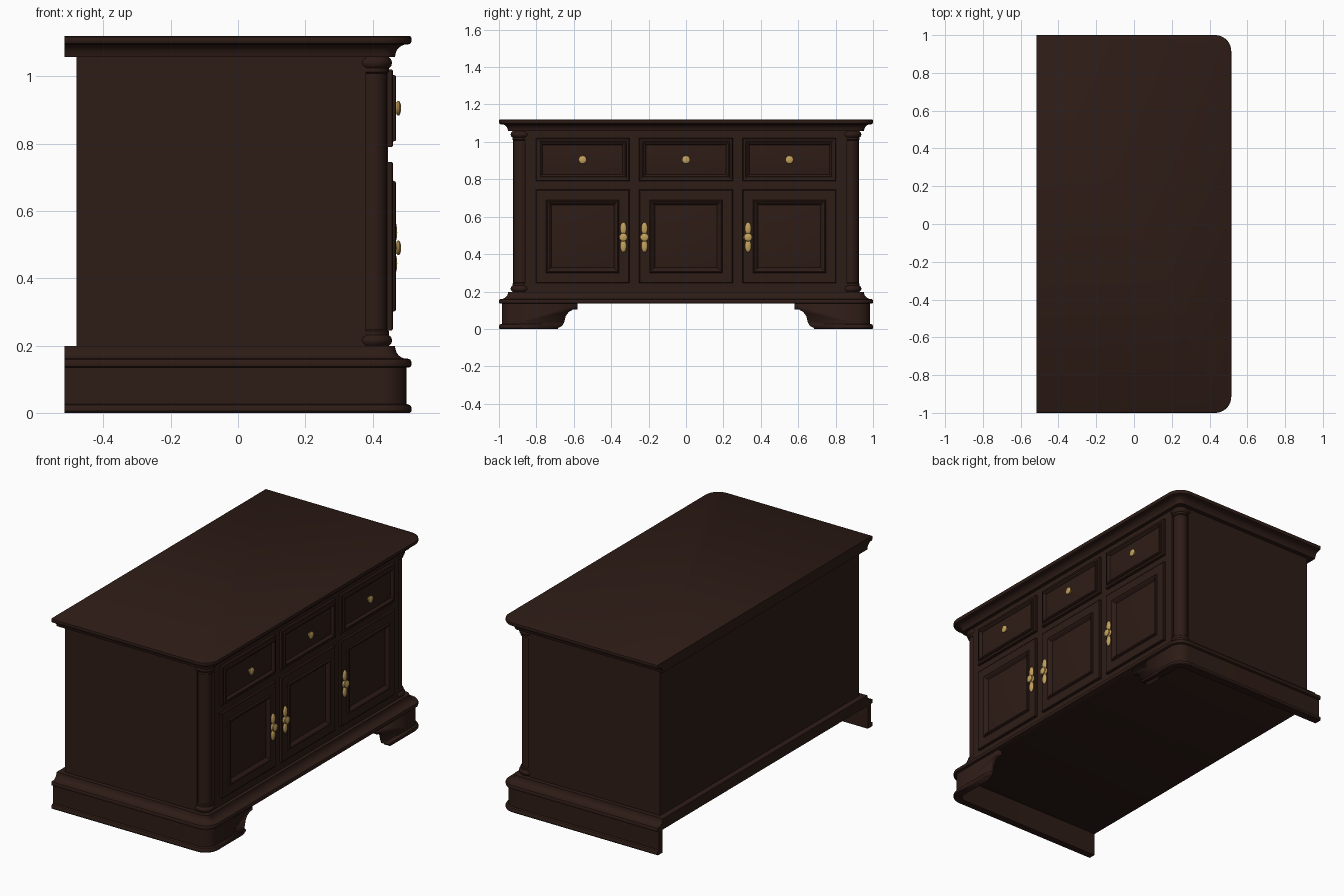
import bpy, bmesh, math
from mathutils import Matrix

if "Cube" in bpy.data.objects:
    bpy.data.objects.remove(bpy.data.objects["Cube"])


def material(name, color):
    m = bpy.data.materials.new(name)
    m.diffuse_color = color
    m.use_nodes = True
    m.node_tree.nodes["Principled BSDF"].inputs["Base Color"].default_value = m.diffuse_color
    return m


WOOD = material("dark_wood", (0.027, 0.0115, 0.008, 1))
BRASS = material("brass", (0.55, 0.36, 0.11, 1))


def finish(bm, name, mat, angle=35):
    bmesh.ops.recalc_face_normals(bm, faces=bm.faces)
    me = bpy.data.meshes.new(name)
    bm.to_mesh(me)
    bm.free()
    ob = bpy.data.objects.new(name, me)
    bpy.context.collection.objects.link(ob)
    me.materials.append(mat)
    bpy.ops.object.select_all(action='DESELECT')
    ob.select_set(True)
    bpy.context.view_layer.objects.active = ob
    bpy.ops.object.shade_smooth_by_angle(angle=math.radians(angle))
    return ob


def loft(bm, rings):
    """Skin closed rings of equal length and cap both ends."""
    vs = [[bm.verts.new(p) for p in r] for r in rings]
    n = len(vs[0])
    for a, b in zip(vs, vs[1:]):
        for i in range(n):
            j = (i + 1) % n
            bm.faces.new((a[i], a[j], b[j], b[i]))
    bm.faces.new(vs[0])
    bm.faces.new(vs[-1])


def outline(inset, z):
    """Top-view outline: square at the back, rounded at both front corners."""
    r, steps = 0.085 - inset, 10
    cx, cy = 0.515 - 0.085, 1 - 0.085
    pts = [(-0.515, -1 + inset, z)]
    for sign in (-1, 1):
        for k in range(steps + 1):
            a = math.pi / 2 * (k / steps - (1 if sign < 0 else 0))
            pts.append((cx + r * math.cos(a), sign * cy + r * math.sin(a), z))
    return pts + [(-0.515, 1 - inset, z)]


# moulded top and base moulding
EDGE = [(0.006, 0), (0.001, 0.003), (0, 0.008), (0, 0.017), (0.003, 0.023), (0.010, 0.026),
        (0.020, 0.026), (0.030, 0.030), (0.038, 0.036), (0.044, 0.044), (0.047, 0.053), (0.049, 0.063)]
for name, z0, s in (("moulded_top", 1.12, -1), ("base_moulding", 0.135, 1)):
    bm = bmesh.new()
    loft(bm, [outline(i, z0 + s * h) for i, h in EDGE])
    finish(bm, name, WOOD)

# plinth: wall section swept round three sides, then cut into bracket feet
section = [(0.045, 0), (0.004, 0), (0, 0.005), (0, 0.017), (0.004, 0.023),
           (0.015, 0.027), (0.015, 0.137), (0.045, 0.137)]
bm = bmesh.new()
loft(bm, list(zip(*[outline(i, z) for i, z in section])))
plinth = finish(bm, "plinth_with_bracket_feet", WOOD)

half = [(0.58, 0.15), (0.58, 0.105), (0.605, 0.103), (0.628, 0.09), (0.643, 0.068),
        (0.65, 0.04), (0.66, 0.018), (0.685, 0.004), (0.69, -0.05)]
shape = half + [(-y, z) for y, z in reversed(half)]
bm = bmesh.new()
loft(bm, [[(x, y, z) for y, z in shape] for x in (0.38, 0.6)])
cutter = finish(bm, "foot_cutter", WOOD)
cutter.hide_render = True
mod = plinth.modifiers.new("cut", 'BOOLEAN')
mod.operation, mod.solver, mod.object = 'DIFFERENCE', 'EXACT', cutter
bpy.context.view_layer.objects.active = plinth
bpy.ops.object.modifier_apply(modifier="cut")
bpy.data.objects.remove(cutter)

# carcass with notched front corners
corner = [(-0.48, 0.925), (0.38, 0.925), (0.38, 0.912), (0.432, 0.86), (0.445, 0.86)]
plan = corner + [(x, -y) for x, y in reversed(corner)]
bm = bmesh.new()
loft(bm, [[(x, y, z) for x, y in plan] for z in (0.15, 1.1)])
finish(bm, "carcass", WOOD)


def lathe(bm, profile, matrix, n=24):
    rings = []
    start = len(bm.verts)
    for r, h in profile:
        rings.append([(r * math.cos(2 * math.pi * k / n), r * math.sin(2 * math.pi * k / n), h)
                      for k in range(n)])
    loft(bm, rings)
    bm.verts.ensure_lookup_table()
    bmesh.ops.transform(bm, matrix=matrix, verts=bm.verts[start:])


# corner columns with beads at both ends
bead = [(0.038, 0.19), (0.046, 0.2), (0.052, 0.206), (0.055, 0.215), (0.052, 0.225),
        (0.045, 0.231), (0.045, 0.243), (0.039, 0.247)]
column = bead + [(r, 1.255 - z) for r, z in reversed(bead)]
for side, label in ((-1, "left"), (1, "right")):
    bm = bmesh.new()
    lathe(bm, column, Matrix.Translation((0.403, side * 0.883, 0)), 32)
    finish(bm, label + "_corner_column", WOOD)


def panel(name, y0, y1, z0, z1, steps):
    bm = bmesh.new()
    loft(bm, [[(x, y0 + i, z0 + i), (x, y1 - i, z0 + i), (x, y1 - i, z1 - i), (x, y0 + i, z1 - i)]
              for i, x in steps])
    finish(bm, name, WOOD, 20)


DOOR = [(0, 0.43), (0, 0.457), (0.004, 0.46), (0.055, 0.46), (0.058, 0.467), (0.063, 0.47),
        (0.07, 0.467), (0.078, 0.458), (0.083, 0.452), (0.12, 0.459)]
DRAWER = [(0, 0.43), (0, 0.457), (0.004, 0.461), (0.016, 0.461), (0.018, 0.468), (0.024, 0.47),
          (0.03, 0.466), (0.036, 0.457), (0.065, 0.463)]
KNOB = [(0.012, 0), (0.012, 0.006), (0.018, 0.010), (0.022, 0.014), (0.021, 0.018),
        (0.014, 0.022), (0.004, 0.023)]
TO_X = Matrix.Rotation(math.pi / 2, 4, 'Y')


def handle(name, y, z, plate):
    bm = bmesh.new()
    lathe(bm, KNOB, Matrix.Translation((0.461, y, z)) @ TO_X)
    if plate:
        for dz, ry, rz in ((0.047, 0.017, 0.033), (-0.047, 0.017, 0.033), (0.0, 0.024, 0.022)):
            m = Matrix.Translation((0.463, y, z + dz)) @ Matrix.Diagonal((0.010, ry, rz, 1))
            bmesh.ops.create_uvsphere(bm, u_segments=20, v_segments=12, radius=1, matrix=m)
    finish(name=name, bm=bm, mat=BRASS)


# three bays: drawer above, door below, brass fittings
for label, y, hy in (("left", -0.553, -0.335), ("middle", 0, -0.222), ("right", 0.553, 0.332)):
    panel(label + "_drawer", y - 0.25, y + 0.25, 0.79, 1.02, DRAWER)
    panel(label + "_door", y - 0.25, y + 0.25, 0.245, 0.745, DOOR)
    handle(label + "_drawer_knob", y, 0.905, False)
    handle(label + "_door_handle", hy, 0.49, True)
